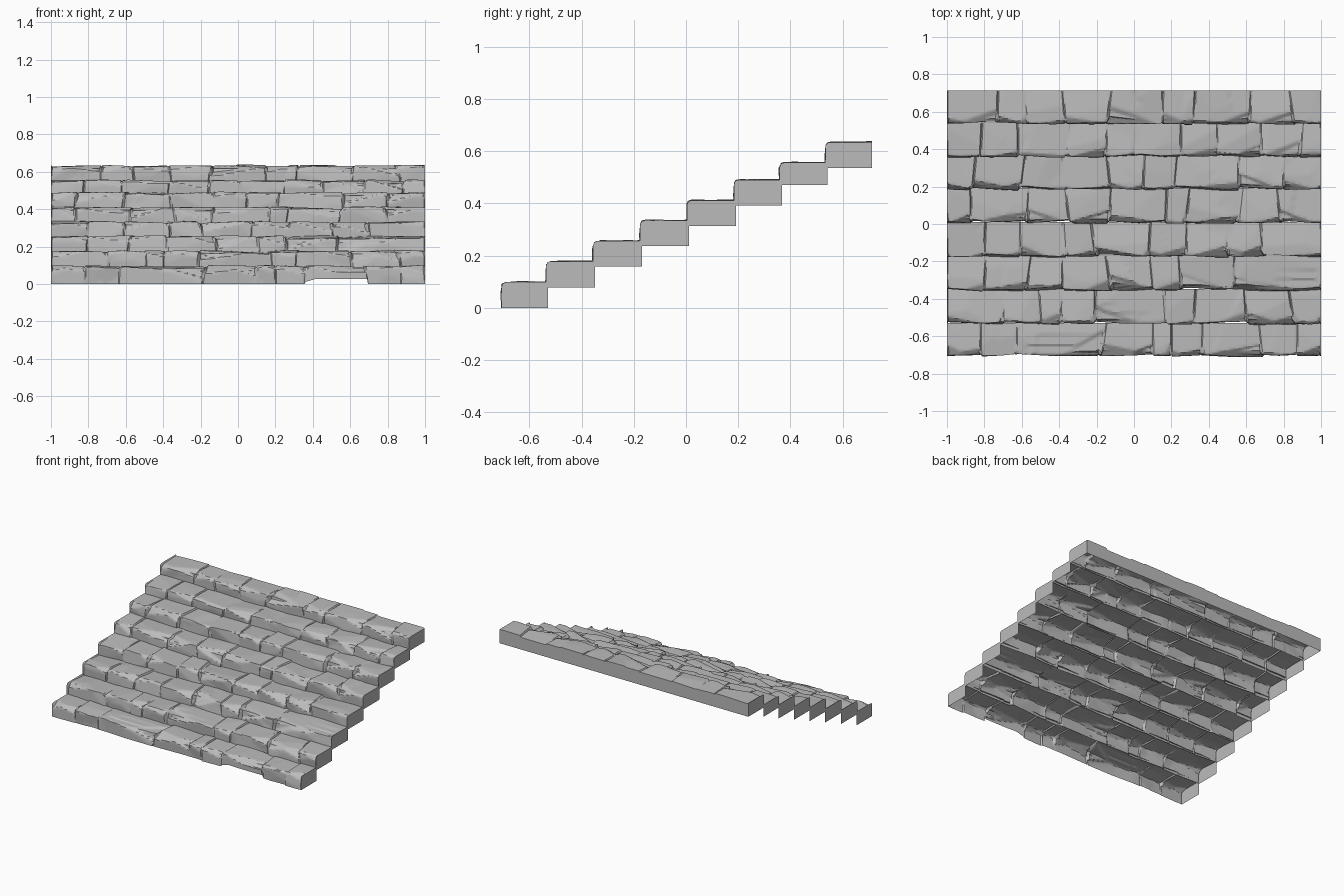
import bpy, math, random
from mathutils import Vector

if "Cube" in bpy.data.objects:
    bpy.data.objects.remove(bpy.data.objects["Cube"])

random.seed(11)
U = random.uniform

stone = bpy.data.materials.new("grey stone")
stone.diffuse_color = (0.5, 0.5, 0.5, 1)
stone.use_nodes = True
stone.node_tree.nodes["Principled BSDF"].inputs["Base Color"].default_value = stone.diffuse_color

FRONTS = [-0.71, -0.54, -0.36, -0.18, 0.0, 0.18, 0.355, 0.53]
TOPS = [0.102, 0.182, 0.26, 0.338, 0.415, 0.494, 0.56, 0.638]
JOINTS = [
    [-0.82, -0.63, -0.17, 0.10, 0.20, 0.36, 0.68, 0.87],
    [-0.70, -0.50, -0.39, -0.21, 0.17, 0.32, 0.60, 0.85],
    [-0.80, -0.57, -0.38, -0.13, 0.10, 0.25, 0.53],
    [-0.80, -0.61, -0.37, -0.21, 0.08, 0.28, 0.50, 0.69],
    [-0.87, -0.57, -0.35, -0.13, 0.17, 0.28, 0.56, 0.78],
    [-0.86, -0.60, -0.37, -0.13, 0.05, 0.22, 0.56, 0.80],
    [-0.82, -0.62, -0.36, -0.15, 0.00, 0.25, 0.45, 0.68, 0.89],
    [-0.73, -0.57, -0.37, -0.14, 0.15, 0.32, 0.62, 0.85],
]
LAYERED = {(0, 2), (1, 4), (2, 7)}   # stones split into thin ledges
BROKEN = (0, 6)                      # stone with a missing lower edge
RADIUS = 0.022


def step_profile(f, t, bottom, back):
    """Riser, rounded nose and tread as (point, outward normal) pairs."""
    pts = []
    for k in range(7):
        z = bottom + (t - RADIUS - bottom) * k / 7
        pts.append((Vector((0, f, z)), Vector((0, -1, 0))))
    for k in range(5):
        a = math.pi / 2 * k / 4
        n = Vector((0, -math.cos(a), math.sin(a)))
        pts.append((Vector((0, f + RADIUS, t - RADIUS)) + n * RADIUS, n))
    for k in range(1, 15):
        y = f + RADIUS + (back - f - RADIUS) * k / 14
        pts.append((Vector((0, y, t)), Vector((0, 0, 1))))
    return pts


def chisel_planes(x0, x1, f, t):
    """Random flat cuts for one stone: (normal, point on plane, depth limit)."""
    w, cx = x1 - x0, (x0 + x1) / 2
    cuts = []
    for _ in range(3):      # tread facets
        cuts.append((Vector((U(-.06, .06), U(-.09, .09), 1)),
                     Vector((cx + U(-.5, .5) * w, f + U(.02, .17), t - U(0, .004))), .013))
    for _ in range(3):      # riser facets
        cuts.append((Vector((U(-.09, .09), -1, U(-.15, .2))),
                     Vector((cx + U(-.5, .5) * w, f + U(0, .006), t - U(.02, .08))), .014))
    for _ in range(3):      # broken nose
        cuts.append((Vector((U(-.25, .25), -U(.4, 1), U(.5, 1))),
                     Vector((U(x0, x1), f + U(.006, .014), t - U(.006, .014))), .02))
    for x, s in ((x0, -1), (x1, 1)):    # worn corners beside the joints
        cuts.append((Vector((s * U(.3, .7), -U(.2, .8), U(.4, .9))),
                     Vector((x - s * U(.01, .03), f + .008, t - .008)), .012))
    return [(n.normalized(), p, d) for n, p, d in cuts]


def make_step(i):
    f, t = FRONTS[i], TOPS[i]
    last = i == len(FRONTS) - 1
    bottom = 0.0 if i == 0 else TOPS[i - 1] - 0.024
    back = 0.713 if last else FRONTS[i + 1] + 0.012
    prof = step_profile(f, t, bottom, back)
    rows = len(prof)
    edges = [-1.0] + JOINTS[i] + [1.0]
    slant = [0] + [U(-.05, .05) for _ in JOINTS[i]] + [0]
    verts, faces = [], []

    def joint_x(j, r):
        return edges[j] + slant[j] * (r / (rows - 1) - 0.5)

    def add_joint(j):
        outer = j in (0, len(edges) - 1)
        for p, n in prof:
            q = p - n * (0.004 if outer else 0.012)
            q.x = joint_x(j, prof.index((p, n)))
            if i == 0 and q.z < 0.002:
                q.z = 0
            verts.append(q)

    add_joint(0)
    for s in range(len(edges) - 1):
        x0, x1 = edges[s], edges[s + 1]
        w = x1 - x0
        cuts = chisel_planes(x0, x1, f, t)
        # one diagonal crack: the tread drops slightly past this line
        ang, crack_x, drop = U(-.9, .9), U(x0 + .2 * w, x1 - .2 * w), U(.002, .006)
        side = random.choice((-1, 1))
        count = max(4, int(w / 0.015))
        us = [.006 / w] + [.016 / w + (1 - .032 / w) * k / count
                           for k in range(count + 1)] + [1 - .006 / w]
        for u in us:
            for r, (p, n) in enumerate(prof):
                a, b = joint_x(s, r), joint_x(s + 1, r)
                q = Vector((a + (b - a) * u, p.y, p.z))
                if w > 0.16 and (q.x - crack_x - ang * (q.y - f - .09)) * side > 0:
                    q -= n * drop
                if (i, s) in LAYERED and .1 < u < .95 and n.z > .7:
                    q.z -= .006 * ((q.y < f + .06) + (q.y < f + .115))
                for cn, cp, limit in cuts:
                    d = cn.dot(q - cp)
                    if d > 0:
                        q -= cn * min(d, limit)
                q.z = max(q.z, t - 0.02) if n.z > .99 else q.z
                q.x = min(1, max(-1, q.x))
                if r == 0:
                    q.z = bottom
                if r == rows - 1:
                    q.y = back
                # arched gap under the broken stone
                if (i, s) == BROKEN and r < 4:
                    q.z = max(q.z, min(.028, .01 + .1 * u) + .012 * r)
                verts.append(q)
        add_joint(s + 1)

    cols = len(verts) // rows
    for c in range(cols - 1):
        for r in range(rows - 1):
            a = c * rows + r
            faces.append((a, a + rows, a + rows + 1, a + 1))
    # flat end walls
    for c, x in ((0, -1), (cols - 1, 1)):
        verts.append(Vector((x, back, bottom)))
        loop = [c * rows + r for r in range(rows)] + [len(verts) - 1]
        faces.append(loop if x < 0 else loop[::-1])
    # back wall of the highest step
    if last:
        base = len(verts)
        for c in range(cols):
            v = verts[c * rows + rows - 1]
            verts.append(Vector((v.x, back, bottom)))
        for c in range(cols - 1):
            a = c * rows + rows - 1
            faces.append((a, a + rows, base + c + 1, base + c))

    me = bpy.data.meshes.new("stone_step")
    me.from_pydata([tuple(v) for v in verts], [], faces)
    me.materials.append(stone)
    me.validate()
    ob = bpy.data.objects.new(f"stone_step_{i + 1}", me)
    bpy.context.collection.objects.link(ob)
    bpy.ops.object.select_all(action='DESELECT')
    ob.select_set(True)
    bpy.context.view_layer.objects.active = ob
    bpy.ops.object.shade_smooth_by_angle(angle=math.radians(25))


for step in range(len(FRONTS)):
    make_step(step)
